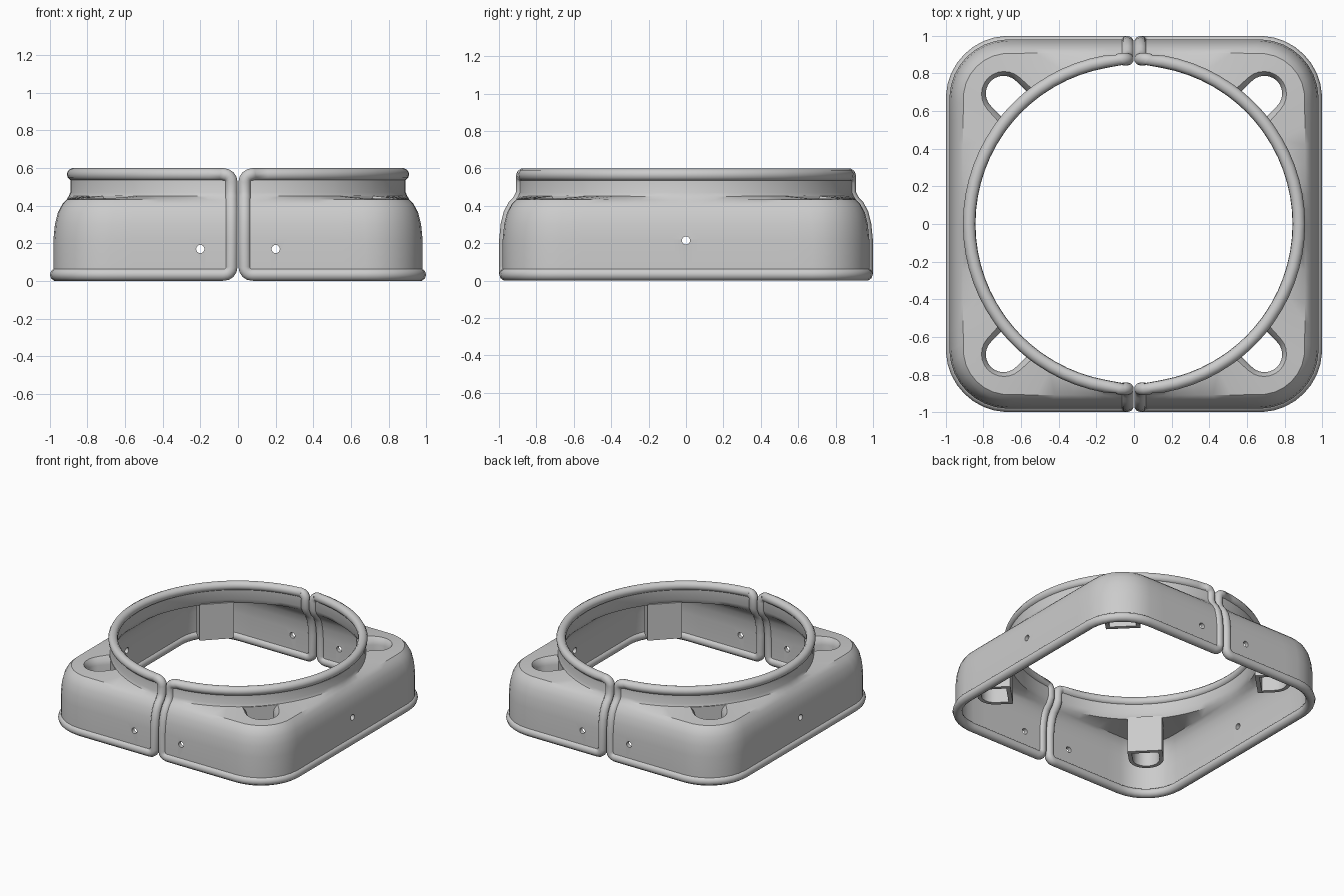
import bpy, bmesh, math
from math import cos, sin, pi, sqrt

if "Cube" in bpy.data.objects:
    bpy.data.objects.remove(bpy.data.objects["Cube"])

SEAM, BEAD, CORNER = 0.035, 0.034, 0.665   # seam x, bead radius, corner arc centre
quad = sorted(list(range(0, 90, 5)) + [37.5, 42.5, 47.5, 52.5])
THETAS = [math.radians(t) for t in [-90] + [-q for q in quad[:0:-1]] + quad + [90]]


def radius_square(h, t):
    """Distance from the centre to a rounded square of half width h at angle t."""
    c, s = abs(cos(t)), abs(sin(t))
    big, small = max(c, s), min(c, s)
    if h * small / big <= CORNER:
        return h / big
    k = CORNER * (c + s)
    return k + sqrt(k * k - 2 * CORNER ** 2 + (h - CORNER) ** 2)


def ring(kind, size, z):
    pts = []
    for t in THETAS:
        r = radius_square(size, t) if kind == 'square' else size
        pts.append((max(r * cos(t), SEAM), r * sin(t), z))
    return pts


def mesh_object(name, verts, faces):
    me = bpy.data.meshes.new(name)
    me.from_pydata(verts, [], faces)
    bm = bmesh.new()
    bm.from_mesh(me)
    bmesh.ops.recalc_face_normals(bm, faces=bm.faces)
    bm.to_mesh(me)
    bm.free()
    ob = bpy.data.objects.new(name, me)
    bpy.context.collection.objects.link(ob)
    return ob


def activate(ob):
    bpy.ops.object.select_all(action='DESELECT')
    ob.select_set(True)
    bpy.context.view_layer.objects.active = ob


def loft(name, loops):
    """Closed solid through a stack of equal-sized loops."""
    n = len(loops[0])
    verts = [p for l in loops for p in l]
    faces = [(k * n + i, k * n + (i + 1) % n, (k + 1) * n + (i + 1) % n, (k + 1) * n + i)
             for k in range(len(loops) - 1) for i in range(n)]
    faces += [tuple(range(n)), tuple(range(len(verts) - n, len(verts)))]
    return mesh_object(name, verts, faces)


def boolean(ob, tool, op):
    tool.hide_render = True
    m = ob.modifiers.new(op, 'BOOLEAN')
    m.operation, m.object, m.solver = op, tool, 'EXACT'
    activate(ob)
    bpy.ops.object.modifier_apply(modifier=m.name)
    bpy.data.objects.remove(tool)


def slot_loop(side, inner, r, z):
    """U outline on the corner diagonal: flat inner end, round outer end."""
    uv = [(inner, r), (inner, -r)]
    uv += [(0.98 + r * cos(a), r * sin(a)) for a in [-pi / 2 + pi * i / 12 for i in range(13)]]
    k = sqrt(0.5)
    return [((u - v) * k, side * (u + v) * k, z) for u, v in uv]


def finish(ob, angle):
    m = ob.modifiers.new('Mirror', 'MIRROR')
    m.use_mirror_merge = False
    activate(ob)
    bpy.ops.object.modifier_apply(modifier=m.name)
    bpy.ops.object.shade_smooth_by_angle(angle=math.radians(angle))


# thin shell of one half: square skirt blending into round collar
profile = [('square', 0.965, 0.034), ('square', 0.965, 0.22), ('square', 0.957, 0.30),
           ('square', 0.942, 0.36), ('square', 0.920, 0.40), ('square', 0.900, 0.42),
           ('circle', 0.888, 0.44), ('circle', 0.875, 0.468), ('circle', 0.875, 0.566)]
rows = [ring(*p) for p in profile]
n = len(THETAS)
shell = mesh_object('clamp_shell', [p for r in rows for p in r],
                    [(k * n + i, k * n + i + 1, (k + 1) * n + i + 1, (k + 1) * n + i)
                     for k in range(len(rows) - 1) for i in range(n - 1)])
m = shell.modifiers.new('Solidify', 'SOLIDIFY')
m.thickness, m.offset = 0.03, 0
activate(shell)
bpy.ops.object.modifier_apply(modifier=m.name)

# corner pockets: tubes hanging from the top, open through
for side in (-1, 1):
    tube = loft('pocket', [slot_loop(side, 0.86, 0.122, z) for z in (0.16, 0.437)])
    boolean(shell, tube, 'UNION')
    cut = loft('slot_cutter', [slot_loop(side, 0.89, r, z) for r, z in
                               ((0.094, 0.1), (0.094, 0.39), (0.102, 0.42), (0.125, 0.452))])
    boolean(shell, cut, 'DIFFERENCE')

# small screw holes in front, back and side walls
for loc, rot in (((0.2, -0.97, 0.17), (pi / 2, 0, 0)), ((0.2, 0.97, 0.17), (pi / 2, 0, 0)),
                 ((0.97, 0, 0.215), (0, pi / 2, 0))):
    bpy.ops.mesh.primitive_cylinder_add(vertices=16, radius=0.022, depth=0.15,
                                        location=loc, rotation=rot)
    boolean(shell, bpy.context.object, 'DIFFERENCE')
finish(shell, 35)

# rolled bead following the whole edge of the half
R = 0.04
arc = [pi / 2 * i / 4 for i in range(5)]
y0, y1 = 0.965, 0.875
seam = [(SEAM + R - R * sin(a), y0, 0.034 + R - R * cos(a)) for a in arc]
seam += [(SEAM, s, z) for _, s, z in profile[1:-2]]
seam += [(SEAM, y1, 0.468)]
seam += [(SEAM + R - R * cos(a), y1, 0.566 - R + R * sin(a)) for a in arc]
path = rows[0][1:-1] + seam + rows[-1][-2:0:-1] + [(x, -y, z) for x, y, z in reversed(seam)]
cu = bpy.data.curves.new('edge_bead', 'CURVE')
cu.dimensions = '3D'
cu.bevel_depth, cu.bevel_resolution = BEAD, 3
sp = cu.splines.new('POLY')
sp.points.add(len(path) - 1)
for p, co in zip(sp.points, path):
    p.co = (*co, 1)
sp.use_cyclic_u = True
bead = bpy.data.objects.new('edge_bead', cu)
bpy.context.collection.objects.link(bead)
activate(bead)
bpy.ops.object.convert(target='MESH')
finish(bpy.context.object, 60)
